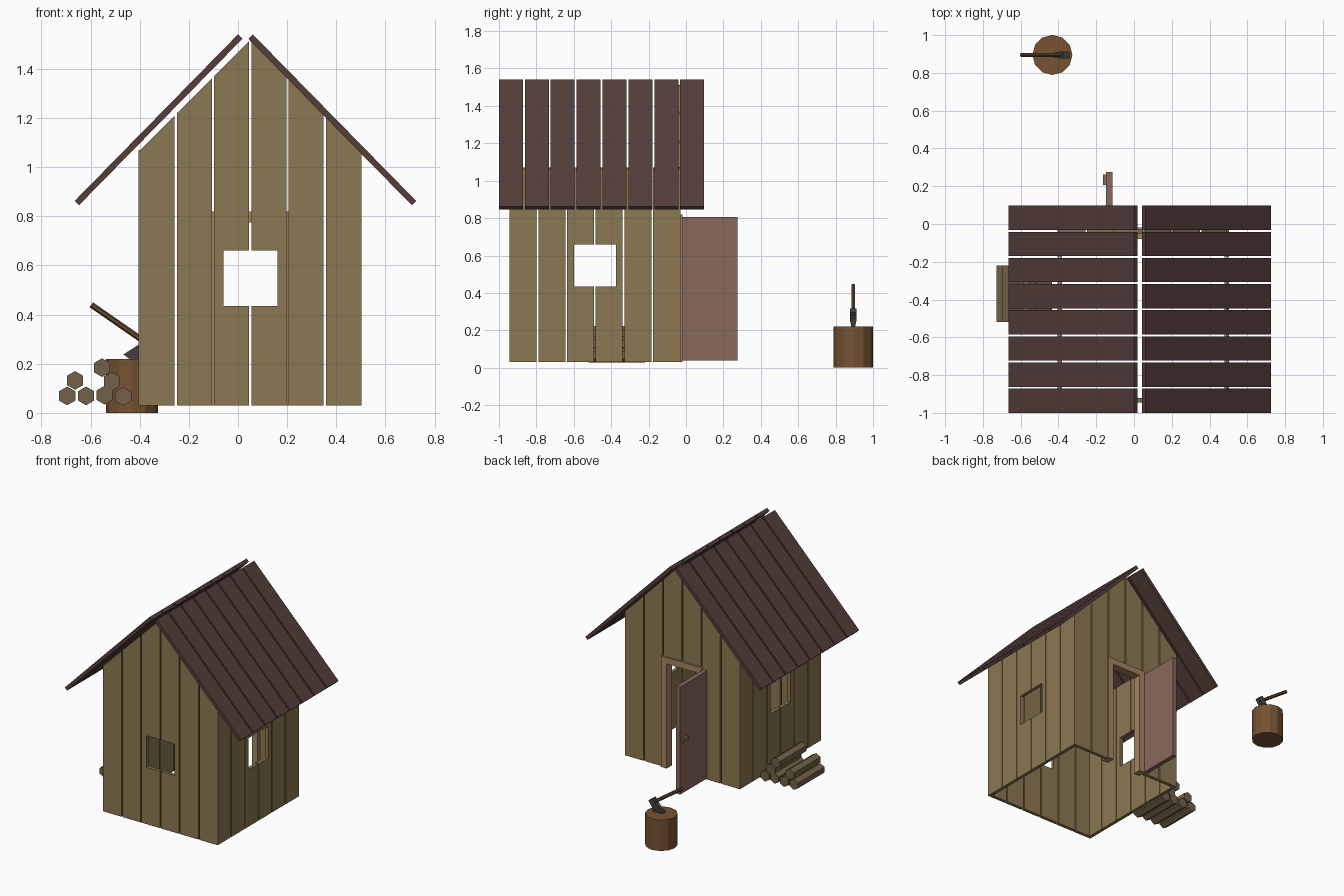
import bpy, bmesh, math
from mathutils import Vector, Matrix

if "Cube" in bpy.data.objects:
    bpy.data.objects.remove(bpy.data.objects["Cube"])


def material(name, rgb):
    m = bpy.data.materials.new(name)
    m.diffuse_color = (*rgb, 1)
    m.use_nodes = True
    m.node_tree.nodes["Principled BSDF"].inputs["Base Color"].default_value = m.diffuse_color
    return m


WALL = material("wall_wood", (0.26, 0.19, 0.085))
ROOF = material("roof_wood", (0.09, 0.048, 0.042))
DOOR = material("door_wood", (0.25, 0.14, 0.105))
FRAME = material("frame_wood", (0.38, 0.23, 0.12))
LOG = material("log_wood", (0.17, 0.12, 0.065))
STUMP = material("stump_wood", (0.18, 0.085, 0.032))
HANDLE = material("handle_wood", (0.13, 0.065, 0.03))
STEEL = material("steel", (0.06, 0.06, 0.065))


def finish(name, bm, mat):
    bmesh.ops.recalc_face_normals(bm, faces=bm.faces)
    me = bpy.data.meshes.new(name)
    bm.to_mesh(me)
    bm.free()
    me.materials.append(mat)
    ob = bpy.data.objects.new(name, me)
    bpy.context.collection.objects.link(ob)
    return ob


def prism(bm, pts, depth):
    """Extrude a closed outline along a vector."""
    face = bm.faces.new([bm.verts.new(p) for p in pts])
    ext = bmesh.ops.extrude_face_region(bm, geom=[face])["geom"]
    verts = [v for v in ext if isinstance(v, bmesh.types.BMVert)]
    bmesh.ops.translate(bm, verts=verts, vec=depth)


def box(bm, x0, x1, y0, y1, z0, z1):
    prism(bm, [(x0, y0, z0), (x1, y0, z0), (x1, y1, z0), (x0, y1, z0)], (0, 0, z1 - z0))


def plank_outline(a, b, z0, top, window):
    """Upright board outline, notched on one edge where a window crosses it."""
    pts = [(a, z0), (b, z0), (b, top(b)), (a, top(a))]
    if window:
        w0, w1, lo, hi = window
        if a < w0 < b:
            pts[2:2] = [(b, lo), (w0, lo), (w0, hi), (b, hi)]
        elif a < w1 < b:
            pts += [(a, hi), (w1, hi), (w1, lo), (a, lo)]
    return pts


def wall(name, start, end, top, place, depth, window=None, door=False, gap=0.009):
    bm = bmesh.new()
    pitch = (end - start + gap) / 6
    for i in range(6):
        a = start + i * pitch
        z0 = 0.81 if door and i in (2, 3) else 0.03
        outline = plank_outline(a, a + pitch - gap, z0, top, window)
        prism(bm, [place(u, z) for u, z in outline], depth)
    finish(name, bm, WALL)


# Plank walls
gable = lambda x: 1.515 - abs(x - 0.048)
eave = lambda y: 1.07
wall("front_wall", -0.40, 0.50, gable, lambda u, z: (u, -0.945, z), (0, 0.024, 0),
     window=(-0.06, 0.16, 0.435, 0.66))
wall("back_wall", -0.40, 0.50, gable, lambda u, z: (u, -0.054, z), (0, 0.024, 0), door=True)
for name, x in (("left_wall", -0.404), ("right_wall", 0.478)):
    wall(name, -0.943, -0.032, eave, lambda u, z: (x, u, z), (0.024, 0, 0),
         window=(-0.6, -0.375, 0.435, 0.66))

# Roof boards, one pitch per side
for name, s in (("left_roof", -1), ("right_roof", 1)):
    bm = bmesh.new()
    prof = [(0.012, 1.522), (0.03, 1.54), (0.695, 0.862), (0.677, 0.845)]
    pitch = 1.107 / 8
    for i in range(8):
        y = -1.0 + i * pitch
        prism(bm, [(0.03 + s * px, y, z) for px, z in prof], (0, pitch - 0.01, 0))
    finish(name, bm, ROOF)

# Door frame
bm = bmesh.new()
box(bm, -0.11, -0.065, -0.08, -0.018, 0.03, 0.775)
box(bm, 0.165, 0.21, -0.08, -0.018, 0.03, 0.775)
box(bm, -0.11, 0.21, -0.08, -0.018, 0.775, 0.82)
finish("door_frame", bm, FRAME)

# Open door and its knob
bm = bmesh.new()
box(bm, -0.147, -0.115, -0.028, 0.275, 0.04, 0.805)
finish("door", bm, DOOR)
bm = bmesh.new()
box(bm, -0.163, -0.147, 0.207, 0.262, 0.405, 0.435)
finish("door_knob", bm, DOOR)

# Hexagonal firewood stacked by the left wall
bm = bmesh.new()
for cx, cz in ((-0.695, 0.069), (-0.618, 0.069), (-0.543, 0.072), (-0.467, 0.067),
               (-0.663, 0.132), (-0.513, 0.128), (-0.553, 0.184)):
    ring = [(cx + 0.038 * math.sin(k * math.pi / 3), -0.52,
             cz + 0.038 * math.cos(k * math.pi / 3)) for k in range(6)]
    prism(bm, ring, (0, 0.3, 0))
finish("firewood", bm, LOG)

# Chopping stump
bm = bmesh.new()
bmesh.ops.create_cone(bm, cap_ends=True, segments=12, radius1=0.106, radius2=0.106, depth=0.22,
                      matrix=Matrix.Translation((-0.432, 0.895, 0.11)))
finish("stump", bm, STUMP)

# Axe handle
a, b = Vector((-0.597, 0.894, 0.44)), Vector((-0.355, 0.894, 0.272))
d = (b - a).normalized()
bm = bmesh.new()
bmesh.ops.create_cone(bm, cap_ends=True, segments=6, radius1=0.012, radius2=0.012,
                      depth=(b - a).length,
                      matrix=Matrix.Translation((a + b) / 2) @ d.to_track_quat('Z', 'Y').to_matrix().to_4x4())
finish("axe_handle", bm, HANDLE)

# Axe head: rings from poll to cutting edge (distance, half length, half thickness)
n = Vector((d.z, 0, -d.x))
eye = b - d * 0.022
bm = bmesh.new()
rings = []
for t, l, w in ((-0.026, 0.02, 0.018), (0.02, 0.02, 0.018), (0.092, 0.05, 0.002)):
    rings.append([bm.verts.new(eye + n * t + d * l * i + Vector((0, w * j, 0)))
                  for i, j in ((-1, -1), (1, -1), (1, 1), (-1, 1))])
for r, q in zip(rings, rings[1:]):
    for k in range(4):
        bm.faces.new((r[k], r[(k + 1) % 4], q[(k + 1) % 4], q[k]))
bm.faces.new(rings[0])
bm.faces.new(rings[-1])
finish("axe_head", bm, STEEL)
